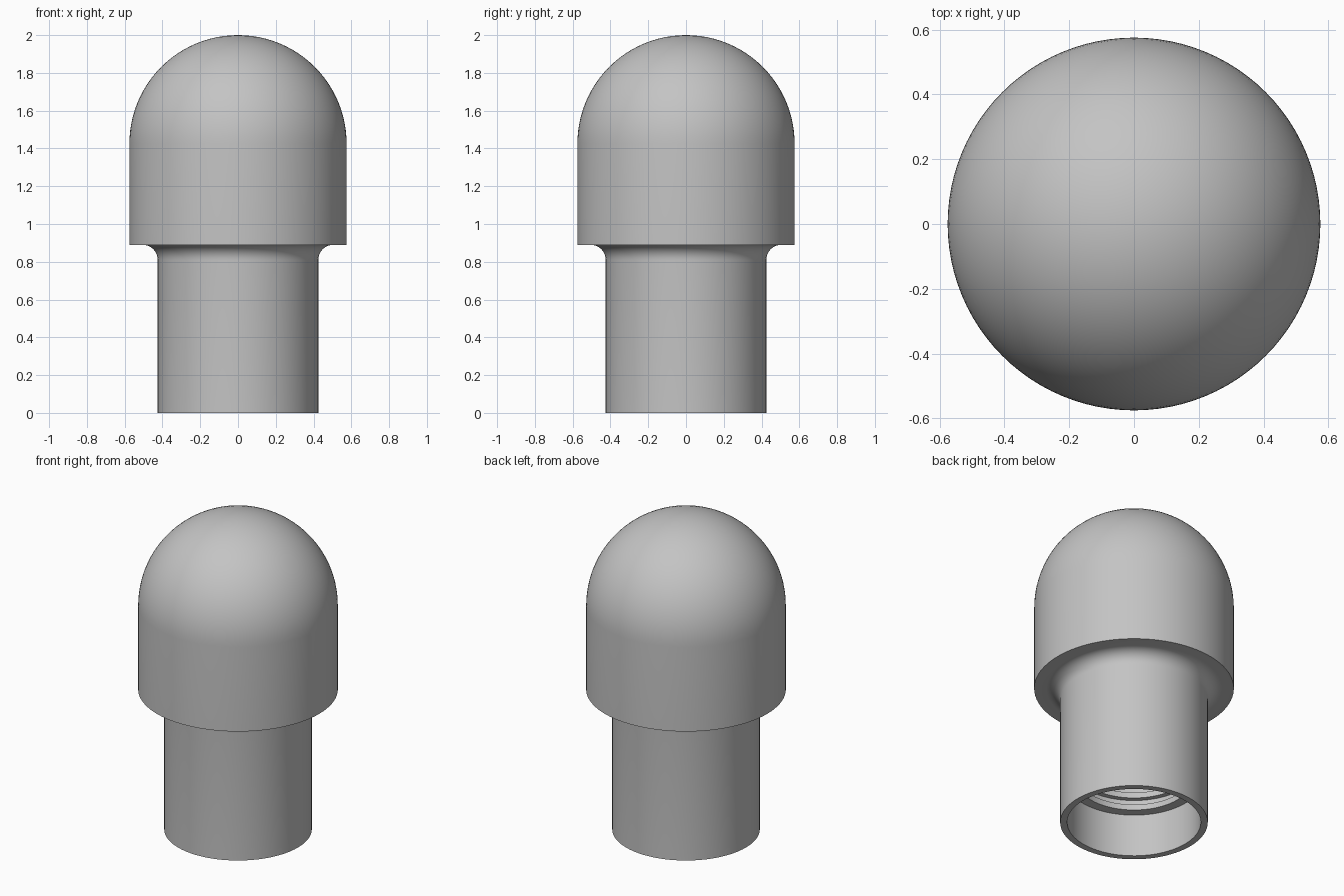
import bpy, bmesh, math

cube = bpy.data.objects.get("Cube")
if cube:
    bpy.data.objects.remove(cube)

SEGMENTS = 96
HEAD_R, STEM_R, BORE_R = 0.575, 0.425, 0.385
DOME_Z, HEAD_Z, FILLET = 1.425, 0.89, 0.08

grey = bpy.data.materials.new("plain_grey")
grey.use_nodes = True
colour = (0.55, 0.55, 0.55, 1)
grey.diffuse_color = colour
grey.node_tree.nodes["Principled BSDF"].inputs["Base Color"].default_value = colour


def arc(cx, cz, radius, start, end, steps):
    """Points (radius, height) along an arc, angles in degrees."""
    angles = [math.radians(start + (end - start) * i / steps) for i in range(steps + 1)]
    return [(cx + radius * math.cos(a), cz + radius * math.sin(a)) for a in angles]


def lathe(name, profile):
    """Revolve a profile around z into one smooth solid."""
    mesh = bpy.data.meshes.new(name)
    bm = bmesh.new()
    verts = [bm.verts.new((max(r, 0), 0, z)) for r, z in profile]
    edges = [bm.edges.new(pair) for pair in zip(verts, verts[1:])]
    bmesh.ops.spin(bm, geom=verts + edges, axis=(0, 0, 1), cent=(0, 0, 0),
                   angle=math.tau, steps=SEGMENTS, use_duplicate=False)
    bmesh.ops.remove_doubles(bm, verts=bm.verts, dist=0.0001)
    bmesh.ops.recalc_face_normals(bm, faces=bm.faces)
    bm.to_mesh(mesh)
    bm.free()
    obj = bpy.data.objects.new(name, mesh)
    bpy.context.collection.objects.link(obj)
    mesh.materials.append(grey)
    bpy.ops.object.select_all(action="DESELECT")
    obj.select_set(True)
    bpy.context.view_layer.objects.active = obj
    bpy.ops.object.shade_smooth_by_angle(angle=math.radians(30))
    return obj


# Domed head, underside shoulder, filleted stem and bottom rim
profile = arc(0, DOME_Z, HEAD_R, 90, 0, 24)
profile.append((HEAD_R, HEAD_Z))
profile += arc(STEM_R + FILLET, HEAD_Z - FILLET, FILLET, 90, 180, 10)
profile += [(STEM_R, 0), (BORE_R, 0)]

# Socket: plain bore, then a narrower ribbed bore with a flat end
RIB_START, PITCH, RIBS = 0.27, 0.08, 7
CREST_R, ROOT_R = 0.325, 0.355
profile.append((BORE_R, RIB_START))
for i in range(RIBS):
    z = RIB_START + i * PITCH
    profile += [(CREST_R, z), (CREST_R, z + PITCH * 0.45),
                (ROOT_R, z + PITCH * 0.6), (ROOT_R, z + PITCH)]
top = RIB_START + RIBS * PITCH
profile += [(CREST_R, top), (CREST_R, top + 0.04), (0, top + 0.04)]

lathe("domed_knob_with_socket", profile)
